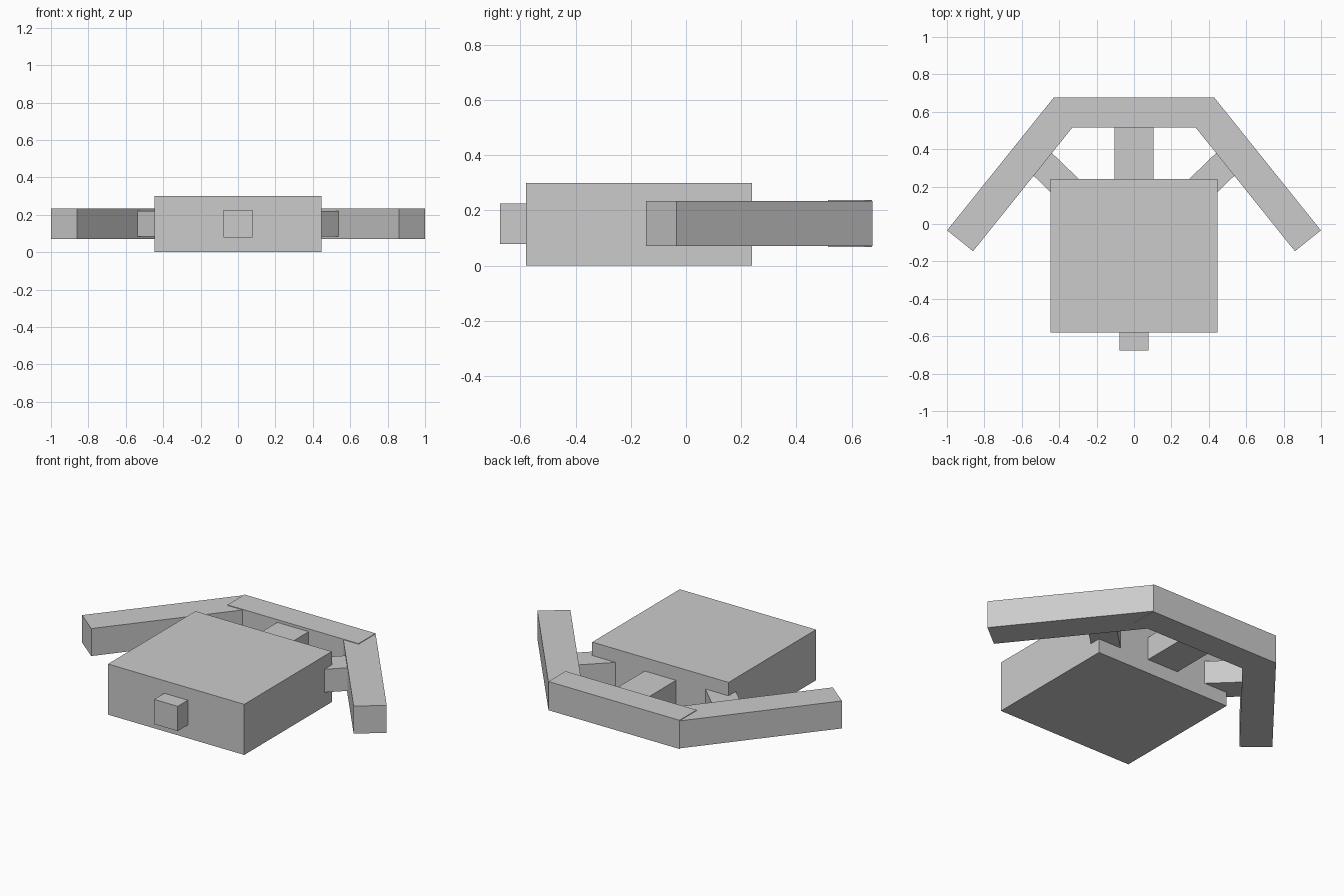
import bpy
from math import radians

cube = bpy.data.objects.get("Cube")
if cube:
    bpy.data.objects.remove(cube, do_unlink=True)

GREY = (0.6, 0.6, 0.6, 1.0)
grey = bpy.data.materials.new("plain_grey")
grey.use_nodes = True
grey.diffuse_color = GREY
grey.node_tree.nodes["Principled BSDF"].inputs["Base Color"].default_value = GREY

MID_Z = 0.152


def box(name, center, size, turn=0):
    """Flat-sided block, turned about z by the given degrees."""
    bpy.ops.mesh.primitive_cube_add(size=1, location=center,
                                    rotation=(0, 0, radians(turn)))
    obj = bpy.context.object
    obj.name = name
    obj.scale = size
    bpy.ops.object.transform_apply(location=False, rotation=False, scale=True)
    obj.data.materials.append(grey)
    return obj


# Main body and front stub
box("body", (0, -0.17, 0.15), (0.894, 0.82, 0.30))
box("front_stub", (0, -0.61, MID_Z), (0.154, 0.13, 0.147))

# Rear bar and the strut joining it to the body
box("rear_bar", (0, 0.595, MID_Z), (0.86, 0.16, 0.17))
box("rear_strut", (0, 0.38, MID_Z), (0.206, 0.32, 0.137))

# Swept arms and diagonal struts on both sides
for side, sign in (("left", 1), ("right", -1)):
    box(side + "_arm", (sign * 0.645, 0.265, MID_Z),
        (0.178, 0.91, 0.163), sign * 38.76)
    box(side + "_strut", (sign * 0.432, 0.265, MID_Z),
        (0.155, 0.24, 0.137), sign * -46)
